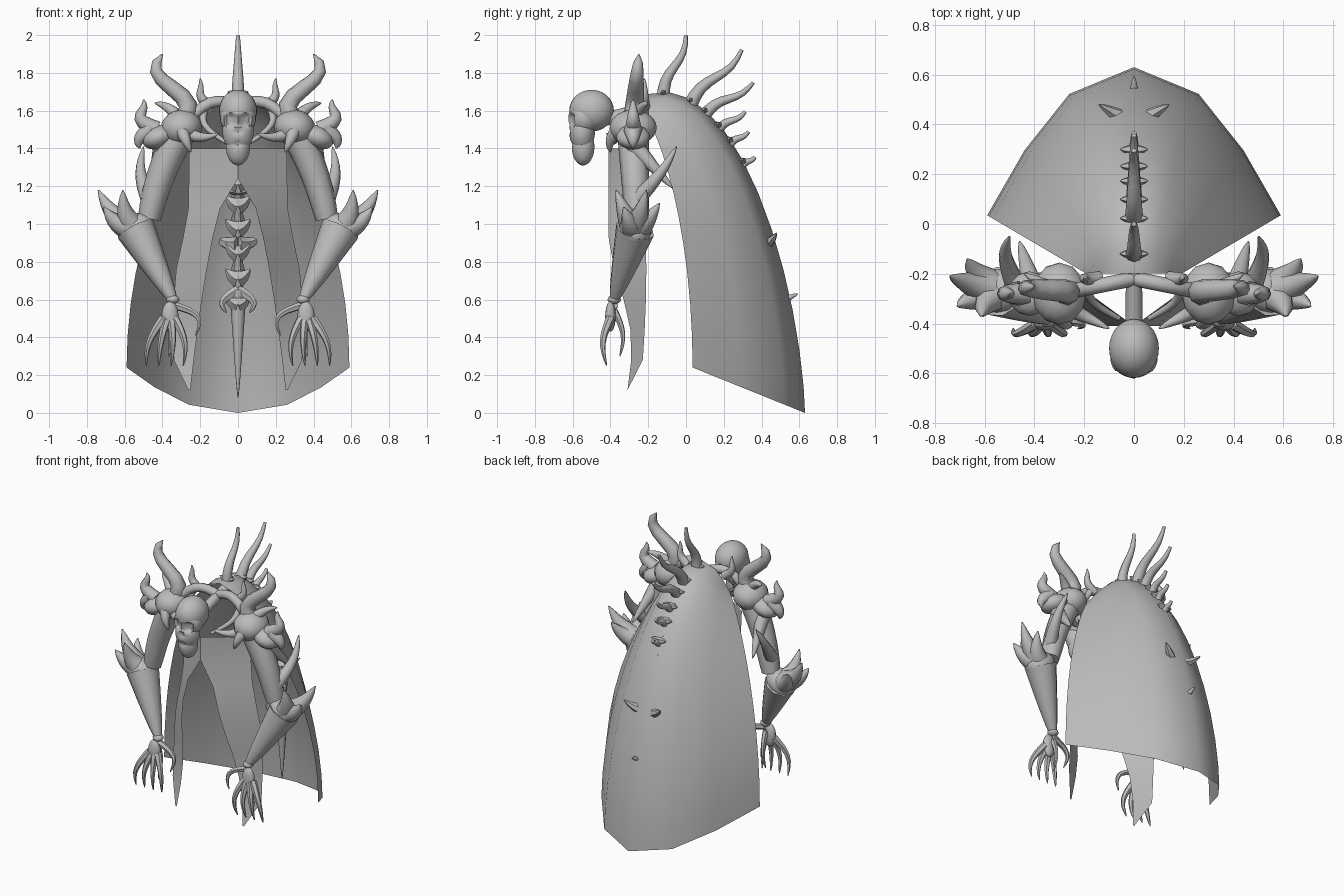
import bpy, bmesh
from math import sin, cos, pi, tau, radians
from mathutils import Vector, Matrix

default_cube = bpy.data.objects.get("Cube")
if default_cube:
    bpy.data.objects.remove(default_cube, do_unlink=True)

# One plain material for the whole figure
grey = bpy.data.materials.new("bone grey")
grey.use_nodes = True
grey.diffuse_color = (.5, .5, .5, 1)
grey.node_tree.nodes["Principled BSDF"].inputs["Base Color"].default_value = grey.diffuse_color

# Directions as seen on the left half; the right half is mirrored
OUT, BACK, UP = Vector((1, 0, 0)), Vector((0, 1, 0)), Vector((0, 0, 1))
IN, FRONT, DOWN, STILL = -OUT, -BACK, -UP, Vector()

# Anchor points of the skeleton
SHOULDER = Vector((.3, -.28, 1.5))
ELBOW = Vector((.47, -.26, 1.03))
BLADES = Vector((.54, -.27, .97))
WRIST = Vector((.345, -.38, .6))
NECK = Vector((0, -.22, 1.62))
HEAD = Vector((0, -.5, 1.6))


def finish(name, bm, mirror=False, closed=True):
    """Turn a bmesh into a smooth shaded object, optionally mirrored across x."""
    if closed:
        bmesh.ops.recalc_face_normals(bm, faces=bm.faces[:])
    mesh = bpy.data.meshes.new(name)
    bm.to_mesh(mesh)
    bm.free()
    mesh.materials.append(grey)
    obj = bpy.data.objects.new(name, mesh)
    bpy.context.collection.objects.link(obj)
    bpy.ops.object.select_all(action='DESELECT')
    obj.select_set(True)
    bpy.context.view_layer.objects.active = obj
    bpy.ops.object.shade_smooth_by_angle(angle=radians(50))
    if mirror:
        obj.modifiers.new("Mirror", 'MIRROR').use_mirror_merge = False


def bridge(bm, rings, wrap):
    """Join neighbouring rows of vertices with faces."""
    for low, high in zip(rings, rings[1:]):
        count = len(low)
        for i in range(count if wrap else count - 1):
            j = (i + 1) % count
            bm.faces.new((low[i], low[j], high[j], high[i]))


def ease(t, start, end):
    """Smooth rise from zero to one between start and end."""
    t = min(max((t - start) / (end - start), 0), 1)
    return t * t * (3 - 2 * t)


def horn(start, reach, thick, bow=STILL, wave=STILL, tip=.003, taper=.7, steps=8):
    """Tapered path: bow bends it one way, wave bends it into an S."""
    path = []
    for k in range(steps + 1):
        t = k / steps
        point = start + reach * t + bow * sin(pi * t) + wave * sin(tau * t)
        path.append((point, tip + (thick - tip) * (1 - t) ** taper))
    return path


def tubes(name, paths, mirror=True, sides=8):
    """Skin each path with rings carried along it without twisting."""
    bm = bmesh.new()
    for path in paths:
        centres = [point for point, radius in path]
        rings, normal, last = [], None, None
        for i, (centre, radius) in enumerate(path):
            ahead = centres[min(i + 1, len(path) - 1)]
            tangent = (ahead - centres[max(i - 1, 0)]).normalized()
            if last is None:
                normal = tangent.orthogonal().normalized()
            else:
                normal = last.rotation_difference(tangent) @ normal
            last = tangent
            side = tangent.cross(normal)
            angles = [tau * k / sides for k in range(sides)]
            rings.append([bm.verts.new(centre + (normal * cos(a) + side * sin(a)) * radius)
                          for a in angles])
        bridge(bm, rings, True)
        bm.faces.new(rings[0])
        bm.faces.new(rings[-1])
    finish(name, bm, mirror)


def add_blob(bm, centre, size, detail=12, tilt=0):
    place = (Matrix.Translation(centre) @ Matrix.Rotation(tilt, 4, 'Y')
             @ Matrix.Diagonal((*size, 1)))
    bmesh.ops.create_uvsphere(bm, u_segments=detail, v_segments=detail, radius=1, matrix=place)


def ridge(degrees):
    """Point on the centre line of the back, from the hem up over the neck."""
    a = radians(degrees)
    return BACK * (.75 * cos(a) - .12) + UP * 1.7 * max(sin(a), 0) ** 1.27


def cloak_edge(t):
    """Point on the open front edge of the cloak, from neck to hem."""
    a = t * pi / 2
    spread = sin(a) ** 1.6
    return Vector((.19 + .4 * spread, .235 * spread - .2, .24 + 1.3 * cos(a)))


# Cloak: the ridge and the front edge are joined by faceted arches
arch = [(0, 1), (.44, .82), (.745, .44), (1, 0)]
arch = [(-a, b) for a, b in arch[:0:-1]] + arch
bm = bmesh.new()
rows = []
for k in range(13):
    t = k / 12
    top, edge = ridge(96 * (1 - t)), cloak_edge(t)
    rows.append([bm.verts.new((edge.x * a, *edge.yz.lerp(top.yz, b))) for a, b in arch])
bridge(bm, rows, False)
finish("cloak", bm, closed=False)

# Front cloth: a chest wrap that parts into a pointed strip on each side
bm = bmesh.new()
rows = []
for k in range(9):
    t = k / 8
    height = 1.4 - 1.28 * t
    inner = Vector((.27 * max(t - .125, 0) ** .5, .12 * ease(t, .35, .8) - .41, height))
    outer = Vector((.26 + .08 * ease(t, .2, .6), .03 * sin(pi * t) - .24, height))
    if k == 8:
        inner += FRONT * .02
        outer = inner + OUT * .01
    rows.append([bm.verts.new(inner), bm.verts.new(outer)])
bridge(bm, rows, False)
finish("front_cloth", bm, True, closed=False)

# Skull: cranium, face and jaw, with sockets pressed in
bm = bmesh.new()
add_blob(bm, HEAD, (.1, .118, .11), 28)
add_blob(bm, HEAD + FRONT * .04 + DOWN * .04, (.095, .083, .09), 28)
add_blob(bm, HEAD + FRONT * .05 + DOWN * .11, (.083, .068, .11), 28)
add_blob(bm, HEAD + FRONT * .045 + DOWN * .19, (.064, .06, .1), 28)
face = HEAD + FRONT * .115
sockets = [(face + DOWN * .05 + OUT * .042, .04), (face + DOWN * .05 + IN * .042, .04),
           (face + DOWN * .11, .022), (face + DOWN * .18, .02)]
for v in bm.verts:
    for centre, radius in sockets:
        near = 1 - (v.co - centre).length / radius
        if near > 0:
            v.co += BACK * radius * min(.7, near * 2)
finish("skull", bm)

# Neck and collar
tubes("neck", [horn(HEAD + BACK * .06 + DOWN * .05, BACK * .35 + UP * .1, .035, tip=.03)], False)
tubes("collar_bones", [
    horn(NECK, SHOULDER - NECK, .03, bow=UP * .08, tip=.03),
    horn(NECK + OUT * .14, OUT * .06 + UP * .15, .03, bow=OUT * .03, wave=OUT * .01),
    horn(NECK + OUT * .17, IN * .11 + FRONT * .16 + DOWN * .19, .022, bow=OUT * .06, tip=.01),
    horn(SHOULDER + FRONT * .04, IN * .2 + FRONT * .1 + DOWN * .02, .04, bow=DOWN * .03),
])

# Shoulders with their horns
bm = bmesh.new()
add_blob(bm, SHOULDER + UP * .01, (.11, .125, .095), tilt=.2)
add_blob(bm, SHOULDER + OUT * .12 + DOWN * .04, (.09, .09, .06), tilt=.4)
finish("shoulder", bm, True)
tubes("shoulder_horns", [
    horn(SHOULDER + UP * .04, OUT * .1 + BACK * .03 + UP * .36, .055, wave=IN * .06, taper=.4),
    horn(SHOULDER + UP * .05, OUT * .14 + BACK * .08 + UP * .09, .04, bow=UP * .02),
    horn(SHOULDER + OUT * .13, OUT * .07 + UP * .16, .045, bow=OUT * .05, wave=OUT * .02),
    horn(SHOULDER + OUT * .16, OUT * .06 + DOWN * .1, .05, bow=OUT * .03),
    horn(SHOULDER + FRONT * .08, IN * .05 + FRONT * .04 + DOWN * .12, .04, bow=FRONT * .02),
])

# Arms with blades flaring from the elbows
tubes("upper_arm", [
    horn(SHOULDER, ELBOW - SHOULDER, .085, tip=.06, bow=OUT * .02),
    horn(ELBOW + UP * .1, BACK * .21 + UP * .28 + OUT * .03, .045, bow=OUT * .03 + BACK * .02),
    horn(SHOULDER + OUT * .1 + DOWN * .08, OUT * .06 + BACK * .21 + DOWN * .23, .05),
])
tubes("forearm", [horn(BLADES, WRIST - BLADES, .105, tip=.025, taper=.85)], sides=10)
bm = bmesh.new()
add_blob(bm, BLADES, (.105, .09, .08), tilt=.6)
add_blob(bm, WRIST, (.035, .035, .025))
finish("arm_joints", bm, True)
tubes("elbow_blades", [
    horn(BLADES, reach, .08, bow=OUT * .02 + DOWN * .02, taper=.8)
    for reach in (OUT * .2 + BACK * .06 + UP * .21, OUT * .13 + BACK * .13 + UP * .14,
                  OUT * .07 + FRONT * .1 + UP * .21, OUT * .17 + FRONT * .06 + UP * .12)])

# Hands with a hooked thumb and long claws
bm = bmesh.new()
add_blob(bm, WRIST + OUT * .015 + FRONT * .02 + DOWN * .09, (.045, .028, .08))
finish("palm", bm, True)
claws = [
    horn(WRIST + DOWN * .03, IN * .12 + FRONT * .04 + DOWN * .16, .022, bow=IN * .07 + UP * .02),
    horn(WRIST + DOWN * .06, OUT * .02 + BACK * .03 + DOWN * .24, .02, bow=BACK * .03),
]
for i in range(4):
    root = WRIST + FRONT * .02 + DOWN * .1 + OUT * (.02 * i - .01)
    claws.append(horn(root, OUT * (.045 * i - .045) + FRONT * .02 + DOWN * .25, .024,
                      bow=FRONT * .03 + OUT * (.02 * i - .03)))
tubes("claws", claws, sides=6)

# Spine following the inside of the cloak, with winged vertebrae
core, wings = [], []
for degrees in range(66, 25, -5):
    joint = ridge(degrees) + FRONT * .055
    core += [(joint, .045), (ridge(degrees - 2.5) + FRONT * .05, .025)]
    wings.append(horn(joint + FRONT * .03 + DOWN * .02, OUT * .065 + UP * .05, .05,
                      bow=DOWN * .01, steps=4))
tubes("spine", [core], False, 6)
tubes("vertebra_wings", wings, sides=5)
tubes("ribs", [
    horn(ridge(49) + FRONT * .07, OUT * .1 + FRONT * .08 + DOWN * .06, .04, bow=OUT * .06 + UP * .03),
    horn(ridge(37) + FRONT * .08, OUT * .14 + BACK * .08 + UP * .06, .045, bow=DOWN * .02),
    horn(ridge(28) + FRONT * .07, OUT * .06 + FRONT * .04 + DOWN * .12, .03, bow=OUT * .05),
], sides=6)
tail_root = ridge(28) + FRONT * .06
tubes("tail", [horn(tail_root, DOWN * .57, .045, taper=.9),
               horn(tail_root + DOWN * .07, BACK * .11 + UP * .05, .025)], False)

# Horns along the back, leaning and shrinking down the ridge
back_horns, barbs = [], []
for i, (degrees, size) in enumerate(zip((90, 79, 73, 67, 62, 56), (.35, .4, .31, .17, .12, .08))):
    lean = radians(min(20 + 23 * i, 56))
    root = ridge(degrees) + DOWN * .03
    back_horns.append(horn(root, (UP * cos(lean) + BACK * sin(lean)) * size, .018 + size * .05,
                           wave=(UP * sin(lean) - BACK * cos(lean)) * size * .05,
                           tip=.01, taper=.9))
    barbs.append(horn(root + UP * .02, OUT * .055 + UP * .01, .025, steps=4))
tubes("back_horns", back_horns, False)
tubes("back_barbs", barbs, sides=5)
